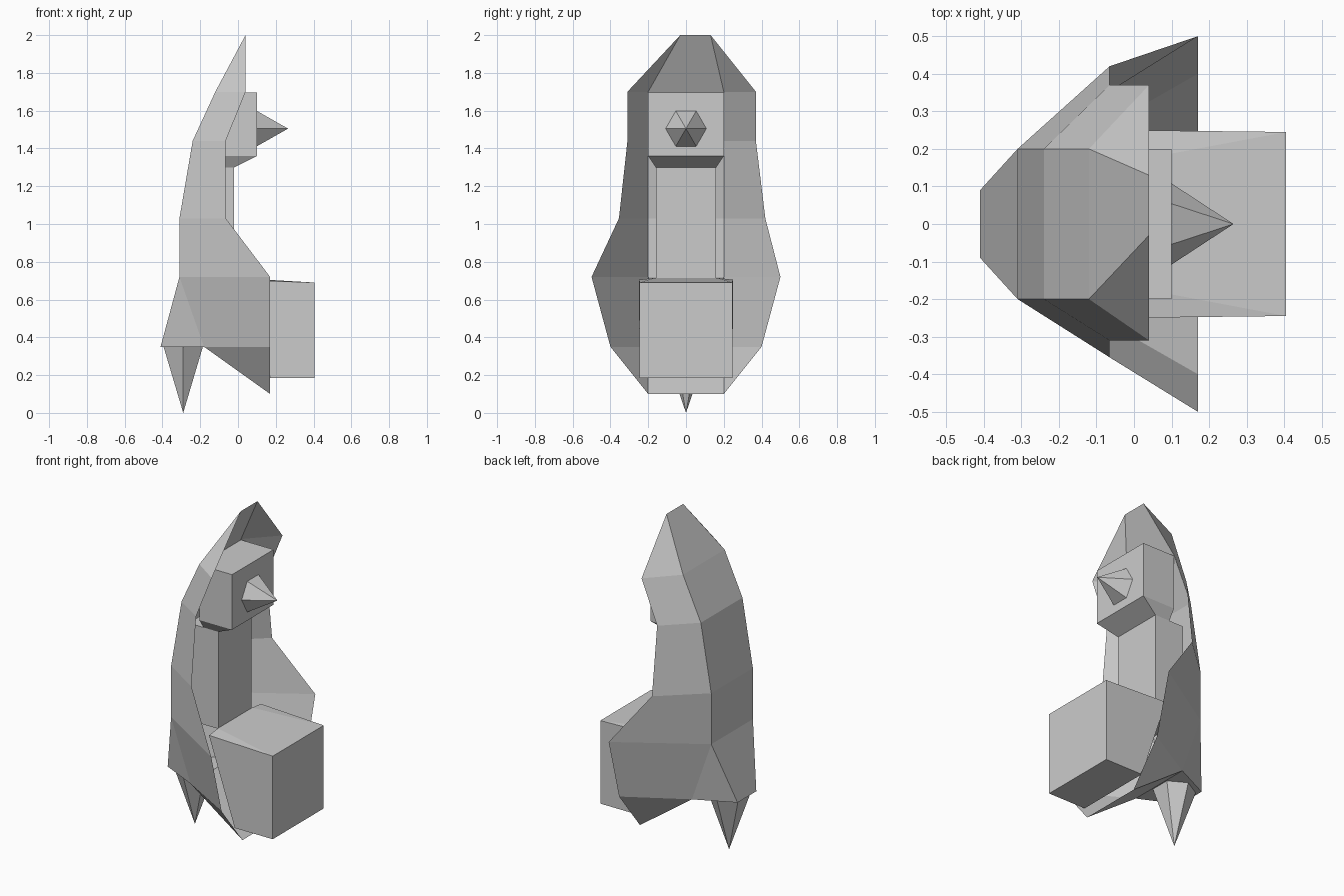
import bpy, bmesh, math
from mathutils import Matrix, Vector

if "Cube" in bpy.data.objects:
    bpy.data.objects.remove(bpy.data.objects["Cube"])


def make_object(name, bm):
    bmesh.ops.recalc_face_normals(bm, faces=bm.faces)
    mesh = bpy.data.meshes.new(name)
    bm.to_mesh(mesh)
    bm.free()
    obj = bpy.data.objects.new(name, mesh)
    bpy.context.collection.objects.link(obj)
    return obj


def loft(name, rings):
    """Closed solid through four-sided rings given as lists of points."""
    bm = bmesh.new()
    rows = [[bm.verts.new(p) for p in ring] for ring in rings]
    for a, b in zip(rows, rows[1:]):
        for i in range(4):
            j = (i + 1) % 4
            bm.faces.new((a[i], a[j], b[j], b[i]))
    bm.faces.new(rows[0])
    bm.faces.new(rows[-1])
    return make_object(name, bm)


def rect(x0, x1, w, z):
    return [(x0, -w, z), (x1, -w, z), (x1, w, z), (x0, w, z)]


def spike(name, radius, base, tip):
    """Six-sided cone with two base corners on the y axis."""
    base, tip = Vector(base), Vector(tip)
    axis = (tip - base).normalized()
    side = Vector((0, 1, 0))
    up = axis.cross(side)
    bm = bmesh.new()
    ring = [bm.verts.new(base + radius * (side * math.cos(a) + up * math.sin(a)))
            for a in (i * math.pi / 3 for i in range(6))]
    top = bm.verts.new(tip)
    bm.faces.new(ring)
    for i in range(6):
        bm.faces.new((ring[i], ring[(i + 1) % 6], top))
    return make_object(name, bm)


# Hooded cloak: open shell; rows are z, front x, front y min/max, back x, back y min/max
rows = [
    (2.00, 0.04, -0.03, 0.13, 0.04, -0.03, 0.13),
    (1.70, 0.04, -0.31, 0.37, -0.12, -0.2, 0.2),
    (1.44, -0.065, -0.31, 0.37, -0.24, -0.2, 0.2),
    (1.03, -0.065, -0.355, 0.42, -0.31, -0.2, 0.2),
    (0.72, 0.17, -0.5, 0.5, -0.31, -0.2, 0.2),
]
bm = bmesh.new()
grid = []
for z, fx, f0, f1, bx, b0, b1 in rows:
    grid.append([bm.verts.new(p) for p in
                 ((fx, f0, z), (bx, b0, z), (bx, b1, z), (fx, f1, z))])
for a, b in zip(grid, grid[1:]):
    for i in range(3):
        bm.faces.new((a[i], a[i + 1], b[i + 1], b[i]))


# Cloak hem, mirrored about the middle
def pair(x, y, z):
    return [bm.verts.new((x, s * y, z)) for s in (-1, 1)]


tail = pair(-0.41, 0.09, 0.35)
heel = pair(-0.18, 0.2, 0.35)
flank = pair(0.17, 0.4, 0.35)
toe = pair(0.17, 0.2, 0.10)
low = grid[-1]
for i, (front, back) in enumerate(((low[0], low[1]), (low[3], low[2]))):
    bm.faces.new((front, back, heel[i], flank[i]))
    bm.faces.new((back, tail[i], heel[i]))
    bm.faces.new((heel[i], flank[i], toe[i]))
bm.faces.new((low[1], low[2], tail[1], tail[0]))
bm.faces.new((tail[0], tail[1], heel[1], heel[0]))
bm.faces.new((heel[0], heel[1], toe[1], toe[0]))
bmesh.ops.remove_doubles(bm, verts=bm.verts, dist=0.001)
make_object("hooded_cloak", bm)

# Head with chamfered chin, and torso
loft("head", [rect(-0.12, 0.10, 0.2, 1.695), rect(-0.12, 0.10, 0.2, 1.36),
              rect(-0.12, -0.02, 0.16, 1.30)])
loft("torso", [rect(-0.22, -0.02, 0.16, 1.30), rect(-0.22, -0.02, 0.16, 0.71)])

# Belly block, tapering back into the cloak
bm = bmesh.new()
front = [bm.verts.new(p) for p in ((0.405, -0.245, 0.185), (0.405, 0.245, 0.185),
                                   (0.405, 0.245, 0.69), (0.405, -0.245, 0.69))]
back = [bm.verts.new(p) for p in ((0.15, -0.245, 0.185), (0.15, 0.245, 0.185),
                                  (-0.02, 0.25, 0.705), (-0.02, -0.25, 0.705))]
ridge = [bm.verts.new((-0.02, y, 0.715)) for y in (-0.165, 0.165)]
bm.faces.new(front)
for i in (0, 1, 3):
    j = (i + 1) % 4
    bm.faces.new((front[i], front[j], back[j], back[i]))
bm.faces.new((front[3], front[2], ridge[1], ridge[0]))
bm.faces.new((front[3], ridge[0], back[3]))
bm.faces.new((front[2], back[2], ridge[1]))
bm.faces.new((back[0], back[1], back[2], ridge[1], ridge[0], back[3]))
make_object("belly", bm)

# Nose and tail spikes
spike("nose", 0.108, (0.10, 0, 1.505), (0.265, 0, 1.505))
spike("tail_spike", 0.12, (-0.29, 0, 0.35), (-0.29, 0, 0.0))
